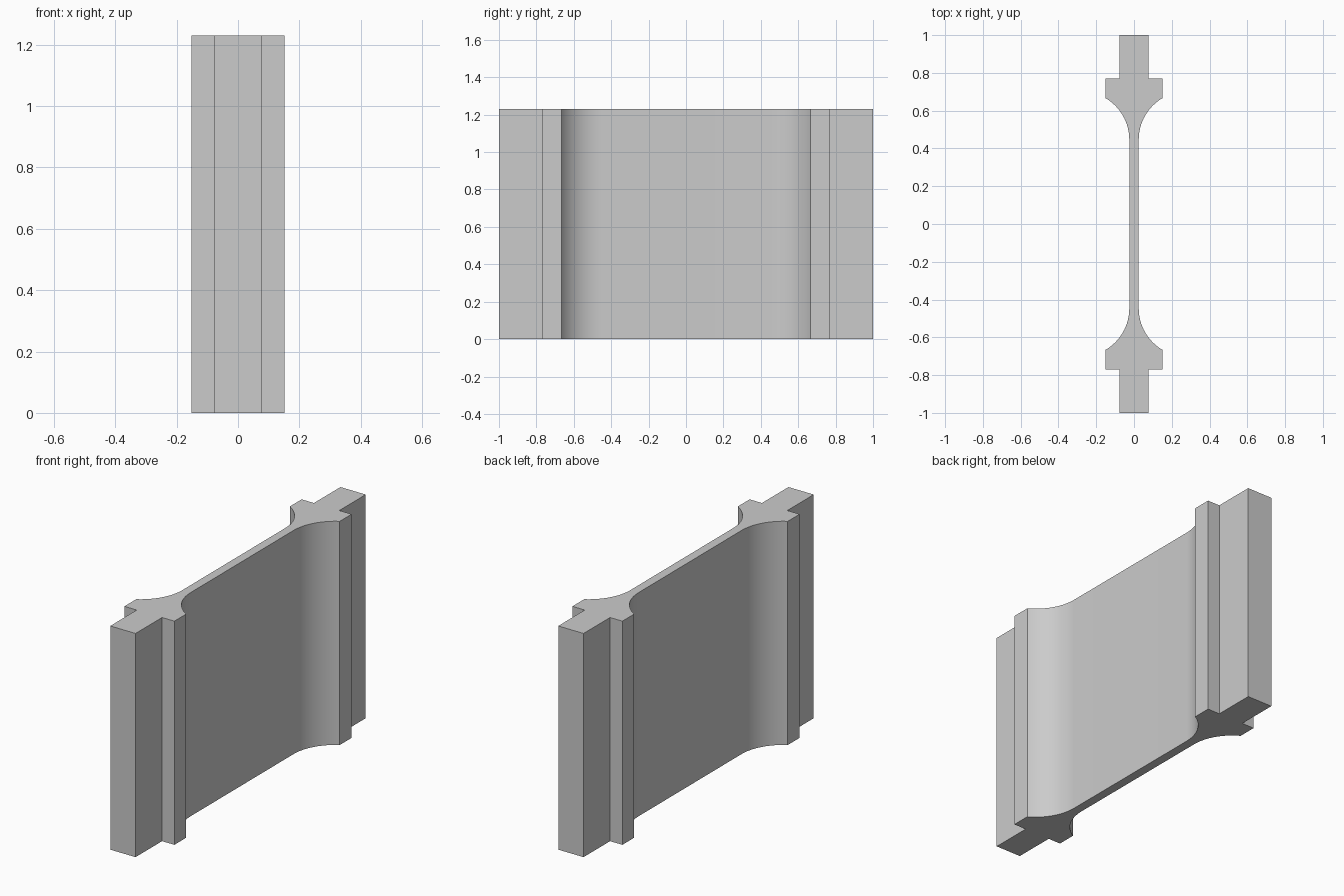
import bpy, bmesh, math

if "Cube" in bpy.data.objects:
    bpy.data.objects.remove(bpy.data.objects["Cube"])

HEIGHT = 1.23
WEB, FLANGE, TONGUE = 0.025, 0.152, 0.077   # half thicknesses
ARC_R, ARC_Y, ARC_STEPS = 0.254, 0.447, 16

# Quarter outline: fillet out of the web, flange step, end tongue
quarter = []
for i in range(ARC_STEPS + 1):
    t = math.radians(60) * i / ARC_STEPS
    quarter.append((WEB + ARC_R * (1 - math.cos(t)), ARC_Y + ARC_R * math.sin(t)))
quarter += [(FLANGE, 0.77), (TONGUE, 0.77), (TONGUE, 1.0)]

# Mirror into the full closed outline
half = quarter + [(-x, y) for x, y in reversed(quarter)]
outline = half + [(-x, -y) for x, y in half]

# Extrude the outline upward
bm = bmesh.new()
base = bm.faces.new([bm.verts.new((x, y, 0)) for x, y in outline])
top = bmesh.ops.extrude_face_region(bm, geom=[base], use_keep_orig=True)
bmesh.ops.translate(bm, vec=(0, 0, HEIGHT),
                    verts=[g for g in top["geom"] if isinstance(g, bmesh.types.BMVert)])
bmesh.ops.recalc_face_normals(bm, faces=bm.faces)
mesh = bpy.data.meshes.new("connector_panel")
bm.to_mesh(mesh)
bm.free()

panel = bpy.data.objects.new("connector_panel", mesh)
bpy.context.collection.objects.link(panel)

# Plain grey finish
grey = bpy.data.materials.new("light_grey")
grey.diffuse_color = (0.6, 0.6, 0.6, 1)
grey.use_nodes = True
grey.node_tree.nodes["Principled BSDF"].inputs["Base Color"].default_value = grey.diffuse_color
mesh.materials.append(grey)

# Smooth fillets, sharp corners
bpy.context.view_layer.objects.active = panel
panel.select_set(True)
bpy.ops.object.shade_smooth_by_angle(angle=math.radians(25))
